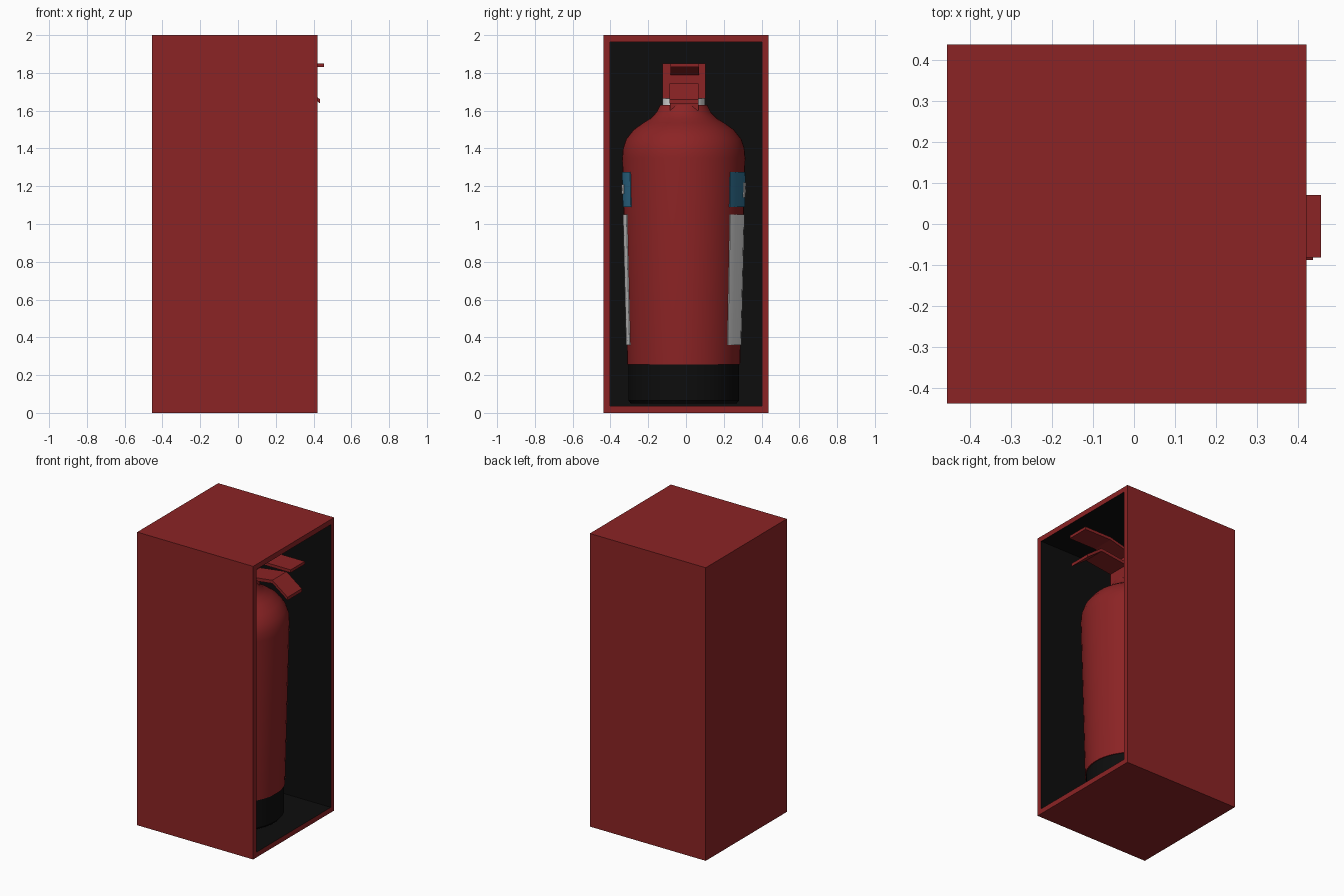
import bpy, bmesh, math
from mathutils import Vector

if "Cube" in bpy.data.objects:
    bpy.data.objects.remove(bpy.data.objects["Cube"])


def material(name, rgb):
    m = bpy.data.materials.new(name)
    m.diffuse_color = (*rgb, 1)
    m.use_nodes = True
    m.node_tree.nodes["Principled BSDF"].inputs["Base Color"].default_value = m.diffuse_color
    return m


RED = material("red", (0.26, 0.017, 0.018))
BLACK = material("black", (0.004, 0.004, 0.004))
WHITE = material("white", (0.75, 0.75, 0.75))
BLUE = material("blue", (0.03, 0.17, 0.30))
CX, CY = 0.0, -0.012   # extinguisher axis


def make(name, bm, mats, smooth=False):
    bmesh.ops.recalc_face_normals(bm, faces=bm.faces)
    me = bpy.data.meshes.new(name)
    bm.to_mesh(me)
    bm.free()
    ob = bpy.data.objects.new(name, me)
    bpy.context.collection.objects.link(ob)
    for m in mats:
        me.materials.append(m)
    if smooth:
        bpy.ops.object.select_all(action='DESELECT')
        ob.select_set(True)
        bpy.context.view_layer.objects.active = ob
        bpy.ops.object.shade_smooth_by_angle(angle=math.radians(35))
    return ob


def box_mesh(lo, hi):
    bm = bmesh.new()
    bmesh.ops.create_cube(bm, size=1)
    for v in bm.verts:
        v.co = Vector([l + (c + 0.5) * (h - l) for l, h, c in zip(lo, hi, v.co)])
    return bm


def lathe(name, profile, mat, n=48):
    """Closed solid of revolution from (radius, z) points."""
    bm = bmesh.new()
    rings = [[bm.verts.new((CX + r * math.cos(2 * math.pi * i / n),
                            CY + r * math.sin(2 * math.pi * i / n), z))
              for i in range(n)] for r, z in profile]
    for a, b in zip(rings, rings[1:]):
        for i in range(n):
            j = (i + 1) % n
            bm.faces.new((a[i], a[j], b[j], b[i]))
    bm.faces.new(rings[0])
    bm.faces.new(rings[-1])
    return make(name, bm, [mat], True)


def body_radius(z):
    return 0.299 + (z - 0.25) * 0.027 / 1.1


def label(name, a0, a1, z0, z1, mat, lift, n=32):
    """Thin plate wrapped round the tapered body, angles from +x."""
    bm = bmesh.new()
    rows = []
    for i in range(n + 1):
        a = math.radians(a0 + (a1 - a0) * i / n)
        rows.append([bm.verts.new((CX + r * math.cos(a), CY + r * math.sin(a), z))
                     for r, z in ((body_radius(z0) - 0.003, z0), (body_radius(z0) + lift, z0),
                                  (body_radius(z1) + lift, z1), (body_radius(z1) - 0.003, z1))])
    for a, b in zip(rows, rows[1:]):
        for k in range(4):
            m = (k + 1) % 4
            bm.faces.new((a[k], b[k], b[m], a[m]))
    bm.faces.new(rows[0])
    bm.faces.new(rows[-1])
    make(name, bm, [mat], True)


def lever(name, path, thick, y0, y1):
    """Bent flat strip: (x, z) path given thickness, extruded across y."""
    bm = bmesh.new()
    outline = path + [(x, z - thick) for x, z in reversed(path)]
    f = bm.faces.new([bm.verts.new((x, y0, z)) for x, z in outline])
    new = bmesh.ops.extrude_face_region(bm, geom=[f])["geom"]
    bmesh.ops.translate(bm, vec=(0, y1 - y0, 0),
                        verts=[g for g in new if isinstance(g, bmesh.types.BMVert)])
    make(name, bm, [RED])


# Cabinet: red case with the +x side hollowed out, dark inside
bm = box_mesh((-0.455, -0.437, 0), (0.42, 0.437, 2))
bm.normal_update()
front = max(bm.faces, key=lambda f: f.normal.x)
bmesh.ops.inset_region(bm, faces=[front], thickness=0.05)
new = bmesh.ops.extrude_face_region(bm, geom=[front])["geom"]
verts = [g for g in new if isinstance(g, bmesh.types.BMVert)]
bmesh.ops.translate(bm, vec=(-0.825, 0, 0), verts=verts)
if front.is_valid:
    bm.faces.remove(front)
inner = set(verts)
for f in bm.faces:
    f.material_index = int(any(v in inner for v in f.verts))
make("cabinet", bm, [RED, BLACK])

# Extinguisher tank, foot and collar
lathe("foot", [(0.28, 0.05), (0.293, 0.065), (0.293, 0.27)], BLACK)
lathe("tank", [(0.299, 0.255), (0.326, 1.35), (0.322, 1.40), (0.305, 1.45), (0.265, 1.50),
               (0.215, 1.535), (0.175, 1.56), (0.145, 1.59), (0.125, 1.63)], RED)
lathe("collar", [(0.112, 1.62), (0.112, 1.68)], WHITE)

# Labels wrapped round the side away from the opening
label("blue_label", 49, 300, 1.09, 1.275, BLUE, 0.004)
label("white_label", 50, 290, 0.36, 1.05, WHITE, 0.004)
label("blue_label_mark_right", 76, 100, 1.14, 1.22, WHITE, 0.007, 8)
label("blue_label_mark_left", 260, 284, 1.16, 1.21, WHITE, 0.007, 8)

# Valve block and the two levers
make("valve_block", box_mesh((-0.13, -0.125, 1.665), (0.09, 0.103, 1.85)), [RED])
make("valve_stem", box_mesh((-0.05, -0.085, 1.6), (0.12, 0.065, 1.74)), [RED])
lever("upper_lever", [(0.05, 1.80), (0.25, 1.85), (0.455, 1.85)], 0.02, -0.082, 0.07)
lever("lower_lever", [(0.05, 1.71), (0.32, 1.745), (0.435, 1.66)], 0.022, -0.087, 0.067)
